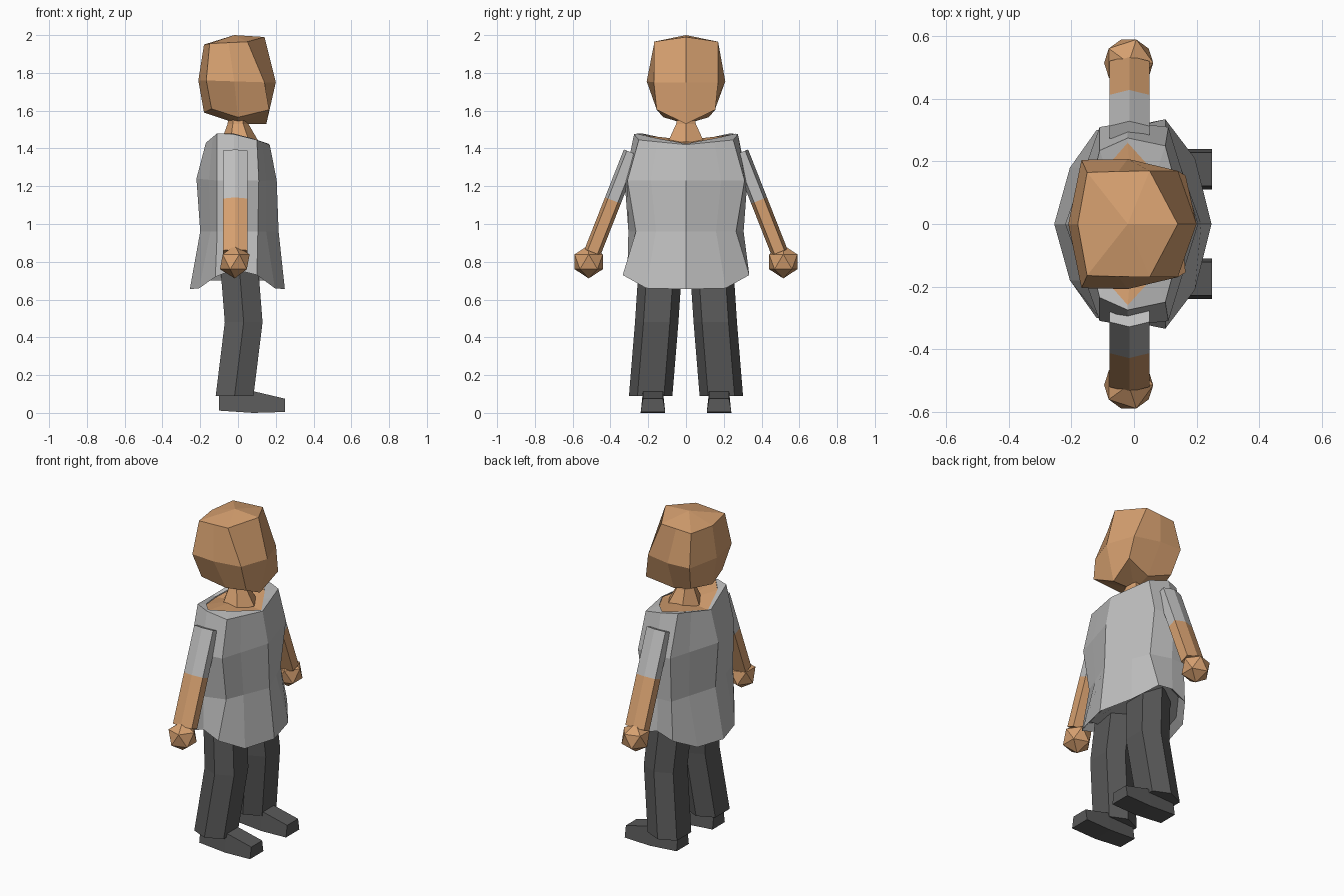
import bpy, bmesh, math
from mathutils import Vector

if "Cube" in bpy.data.objects:
    bpy.data.objects.remove(bpy.data.objects["Cube"])


def material(name, rgb):
    m = bpy.data.materials.new(name)
    m.diffuse_color = (*rgb, 1)
    m.use_nodes = True
    m.node_tree.nodes["Principled BSDF"].inputs["Base Color"].default_value = m.diffuse_color
    return m


SKIN = material("skin_tan", (0.67, 0.35, 0.16))
SHIRT = material("shirt_grey", (0.52, 0.52, 0.52))
DARK = material("trouser_charcoal", (0.1, 0.1, 0.1))


def finish(name, bm, mats):
    bmesh.ops.recalc_face_normals(bm, faces=bm.faces)
    me = bpy.data.meshes.new(name)
    bm.to_mesh(me)
    bm.free()
    for m in mats:
        me.materials.append(m)
    ob = bpy.data.objects.new(name, me)
    bpy.context.collection.objects.link(ob)
    return ob


def loft(name, rings, mats, start=True, end=True, bands=None):
    """Skin closed rings; start/end may be True (flat cap), a point (fan) or None."""
    bm = bmesh.new()
    vs = [[bm.verts.new(p) for p in r] for r in rings]
    n = len(vs[0])
    for k, (a, b) in enumerate(zip(vs, vs[1:])):
        for i in range(n):
            f = bm.faces.new((a[i], a[(i + 1) % n], b[(i + 1) % n], b[i]))
            f.material_index = bands[k] if bands else 0
    for ring, cap, idx in ((vs[0], start, 0), (vs[-1], end, -1)):
        if cap is True:
            bm.faces.new(ring).material_index = bands[idx] if bands else 0
        elif cap:
            c = bm.verts.new(cap)
            for i in range(n):
                bm.faces.new((ring[i], ring[(i + 1) % n], c))
    return finish(name, bm, mats)


def mirrored(half):
    """Half ring from back centre to front centre, completed across y = 0."""
    return half + [(x, -y, z) for x, y, z in half[-2:0:-1]]


# Head: faceted rings from jaw to crown
head = [
    [(-0.18, 0, 1.59), (-0.14, 0.155, 1.61), (0.165, 0.155, 1.605), (0.15, 0, 1.53)],
    [(-0.21, 0, 1.76), (-0.168, 0.205, 1.76), (0.14, 0.17, 1.75), (0.20, 0, 1.75)],
    [(-0.18, 0, 1.95), (-0.15, 0.165, 1.955), (0.05, 0.17, 1.965), (0.14, 0, 1.99)],
]
head[0].insert(2, (0.0, 0.12, 1.565))
head[1].insert(2, (-0.02, 0.208, 1.755))
head[2].insert(2, (-0.05, 0.168, 1.96))
loft("head", [mirrored(r) for r in head], [SKIN], (0, 0, 1.53), (-0.02, 0, 2.0))


def hexagon(cx, cy, rx, ry, z):
    return [(cx + rx * math.cos(a), cy + ry * math.sin(a), z)
            for a in (math.radians(60 * i) for i in range(6))]


# Neck
loft("neck", [hexagon(0.01, 0, 0.10, 0.11, 1.435), hexagon(0, 0, 0.055, 0.06, 1.53),
              hexagon(0, 0, 0.05, 0.05, 1.58)], [SKIN])

# Shirt: back, back side, side, front side, front (top to hem)
shirt = [
    [(-0.15, 0, 1.425), (-0.09, 0.18, 1.465), (-0.02, 0.26, 1.478), (0.07, 0.16, 1.455), (0.16, 0, 1.425)],
    [(-0.17, 0, 1.43), (-0.11, 0.235, 1.48), (-0.02, 0.275, 1.475), (0.10, 0.25, 1.445), (0.168, 0, 1.42)],
    [(-0.22, 0, 1.24), (-0.11, 0.31, 1.23), (-0.02, 0.325, 1.23), (0.11, 0.31, 1.23), (0.205, 0, 1.23)],
    [(-0.20, 0, 0.96), (-0.11, 0.30, 0.96), (-0.02, 0.305, 0.96), (0.105, 0.265, 0.96), (0.215, 0, 0.96)],
    [(-0.255, 0, 0.655), (-0.12, 0.30, 0.72), (-0.02, 0.31, 0.76), (0.10, 0.335, 0.73), (0.248, 0, 0.655)],
]
for r in shirt:
    hem = r is shirt[-1]
    front = (0.195, 0.21, 0.66) if hem else tuple(Vector(r[4]).lerp(Vector(r[3]), 0.6))
    back = (-0.205, 0.18, 0.66) if hem else tuple(Vector(r[0]).lerp(Vector(r[1]), 0.6))
    r.insert(4, front)
    r.insert(1, back)
# hem folded in under the shirt
shirt.append([(x * 0.85, y * 0.88, z + 0.04) for x, y, z in shirt[-1]])
loft("shirt", [mirrored(r) for r in shirt], [SHIRT], None, True)

# Skin inside the neckline
collar = [(x, y, z - 0.004) for x, y, z in mirrored(shirt[0])]
loft("collar_skin", [collar], [SKIN], (0, 0, 1.445), None)

for side, s in (("left", 1), ("right", -1)):
    # Arm: hexagonal tube, sleeve above and bare skin below
    top, low = Vector((-0.015, 0.287, 1.378)), Vector((-0.015, 0.495, 0.85))
    d = (low - top).normalized()
    out = Vector((0, -d.z, d.y))
    section = [(0.045, 0), (0.028, 0.064), (-0.028, 0.064), (-0.045, 0), (-0.028, -0.064), (0.028, -0.064)]
    rings = []
    for t in (0, 0.48, 1):
        c = top.lerp(low, t)
        pts = [c + out * p + Vector((q, 0, 0)) for p, q in section]
        rings.append([(p.x, s * p.y, p.z) for p in pts])
    loft(side + "_arm", rings, [SHIRT, SKIN], bands=[0, 1])

    # Hand: twenty-sided ball
    bm = bmesh.new()
    bmesh.ops.create_icosphere(bm, subdivisions=1, radius=0.088)
    bmesh.ops.translate(bm, verts=bm.verts, vec=(-0.017, s * 0.515, 0.80))
    finish(side + "_hand", bm, [SKIN])

    # Leg: hexagonal tube bent at the knee
    leg = []
    for x, y, z in ((0.0, 0.13, 0.86), (0.03, 0.155, 0.48), (-0.018, 0.187, 0.09)):
        leg.append([(x + a, s * (y + b), z) for a, b in
                    ((0.1, 0.07), (0, 0.115), (-0.1, 0.07), (-0.1, -0.07), (0, -0.115), (0.1, -0.07))])
    loft(side + "_leg", leg, [DARK])

    # Shoe: wedge with a low toe
    shoe = []
    for x, w, zt, zb in ((-0.10, 0.06, 0.09, 0.012), (0.08, 0.065, 0.115, 0.0), (0.25, 0.065, 0.075, 0.005)):
        shoe.append([(x, s * (0.175 + a), z) for a, z in
                     ((w, zb), (w - 0.012, zt), (0.012 - w, zt), (-w, zb))])
    loft(side + "_shoe", shoe, [DARK])
